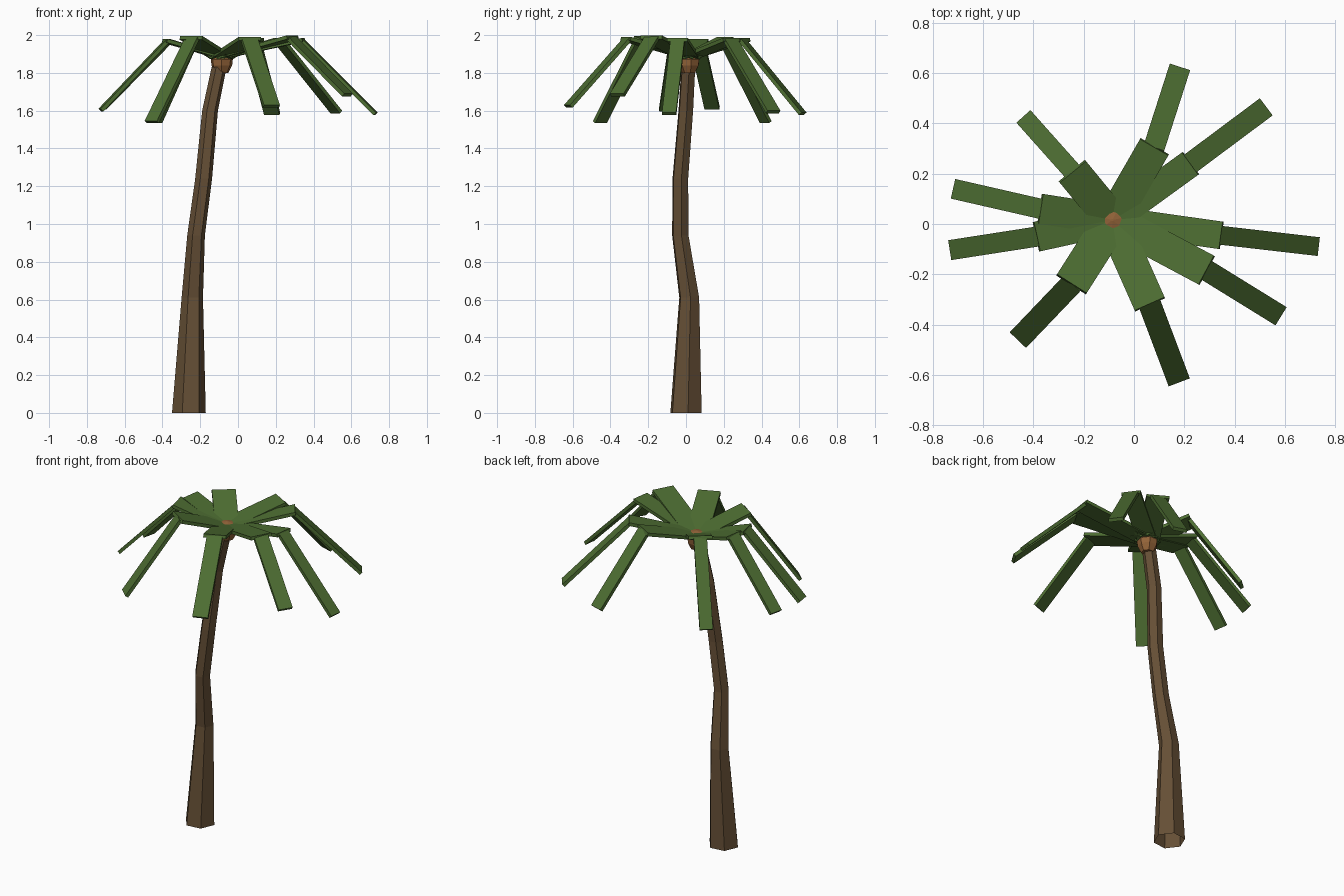
import bpy, bmesh, math
from mathutils import Vector, Matrix

if "Cube" in bpy.data.objects:
    bpy.data.objects.remove(bpy.data.objects["Cube"])


def material(name, rgb):
    m = bpy.data.materials.new(name)
    m.diffuse_color = (*rgb, 1)
    m.use_nodes = True
    m.node_tree.nodes["Principled BSDF"].inputs["Base Color"].default_value = m.diffuse_color
    return m


BARK = material("bark_brown", (0.130, 0.078, 0.036))
LEAF = material("leaf_green", (0.075, 0.155, 0.032))
NUT = material("nut_brown", (0.290, 0.125, 0.040))


def finish(name, bm, mat):
    mesh = bpy.data.meshes.new(name)
    bmesh.ops.recalc_face_normals(bm, faces=bm.faces)
    bm.to_mesh(mesh)
    bm.free()
    mesh.materials.append(mat)
    ob = bpy.data.objects.new(name, mesh)
    bpy.context.collection.objects.link(ob)


def loft(name, rings, sides, turn, mat, capped):
    """Skin horizontal polygon rings given as (x, y, z, radius)."""
    bm = bmesh.new()
    loops = []
    for x, y, z, r in rings:
        angles = [turn + math.tau * i / sides for i in range(sides)]
        loops.append([bm.verts.new((x + r * math.cos(a), y + r * math.sin(a), z)) for a in angles])
    for lo, hi in zip(loops, loops[1:]):
        for i in range(sides):
            j = (i + 1) % sides
            bm.faces.new((lo[i], lo[j], hi[j], hi[i]))
    if capped:
        bm.faces.new(loops[0])
        bm.faces.new(loops[-1])
    finish(name, bm, mat)


def slab(bm, a, b, width, thick=0.02):
    """Box whose top face runs along the line a-b."""
    d = (b - a).normalized()
    side = d.cross(Vector((0, 0, 1))).normalized()
    up = side.cross(d)
    rot = Matrix((d, side, up)).transposed().to_4x4()
    mid = (a + b) / 2 - up * thick / 2
    size = Matrix.Diagonal(((b - a).length, width, thick, 1))
    bmesh.ops.create_cube(bm, size=1, matrix=Matrix.Translation(mid) @ rot @ size)


# Crooked six-sided trunk, open at the ground
loft("trunk", [(-0.26, 0, 0, 0.09), (-0.242, 0.017, 0.61, 0.057),
               (-0.222, -0.03, 0.94, 0.047), (-0.182, -0.03, 1.24, 0.045),
               (-0.148, -0.001, 1.6, 0.042), (-0.1, 0.012, 1.83, 0.04)],
     6, math.radians(7), BARK, False)

# Nut at the crown
cx, cy = -0.086, 0.016
loft("nut", [(cx, cy, 1.80, 0.036), (cx, cy, 1.84, 0.056), (cx, cy, 1.872, 0.06),
             (cx, cy, 1.9, 0.042), (cx, cy, 1.908, 0.005)], 7, 0.2, NUT, True)

# Fronds: knee x, y, top z; tip x, y, z; inner and outer width
FRONDS = [
    (0.345, -0.045, 1.985, 0.735, -0.09, 1.59, 0.11, 0.075),
    (0.223, 0.24, 1.985, 0.526, 0.466, 1.60, 0.11, 0.085),
    (0.08, 0.305, 1.985, 0.183, 0.625, 1.59, 0.13, 0.085),
    (-0.243, 0.207, 1.99, -0.44, 0.428, 1.545, 0.135, 0.075),
    (-0.37, 0.06, 1.98, -0.72, 0.14, 1.62, 0.12, 0.08),
    (-0.385, -0.05, 1.98, -0.733, -0.104, 1.61, 0.12, 0.08),
    (-0.247, -0.237, 1.995, -0.462, -0.462, 1.545, 0.14, 0.09),
    (0.062, -0.317, 1.99, 0.18, -0.63, 1.63, 0.13, 0.09),
    (0.287, -0.183, 1.998, 0.585, -0.367, 1.69, 0.13, 0.085),
]
crown = Vector((cx, cy, 1.893))
for n, f in enumerate(FRONDS, 1):
    knee, tip = Vector(f[:3]), Vector(f[3:6])
    bm = bmesh.new()
    slab(bm, crown, knee, f[6])
    slab(bm, knee - Vector((0, 0, 0.005)), tip, f[7])
    finish(f"frond_{n}", bm, LEAF)
